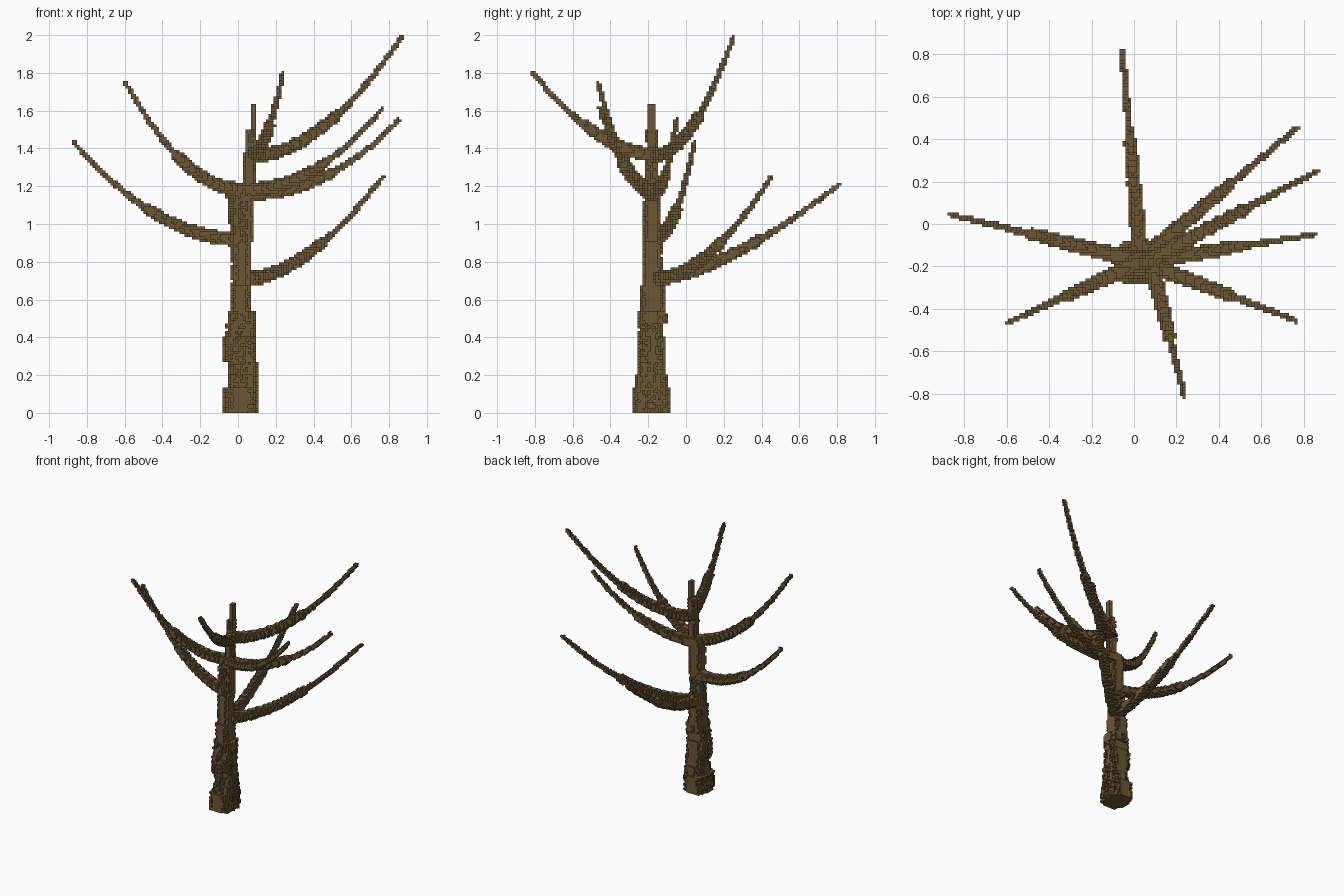
import bpy, math, random
from mathutils import Vector

random.seed(4)
if "Cube" in bpy.data.objects:
    bpy.data.objects.remove(bpy.data.objects["Cube"], do_unlink=True)

S = 2 / 148  # edge of one small cube

bark = bpy.data.materials.new("bark_brown")
bark.use_nodes = True
COLOUR = (0.15, 0.095, 0.034, 1)
bark.diffuse_color = COLOUR
bark.node_tree.nodes["Principled BSDF"].inputs["Base Color"].default_value = COLOUR

# Each side of a cube: neighbour direction and its four corners
SIDES = [
    ((1, 0, 0), ((1, 0, 0), (1, 1, 0), (1, 1, 1), (1, 0, 1))),
    ((-1, 0, 0), ((0, 0, 0), (0, 0, 1), (0, 1, 1), (0, 1, 0))),
    ((0, 1, 0), ((0, 1, 0), (0, 1, 1), (1, 1, 1), (1, 1, 0))),
    ((0, -1, 0), ((0, 0, 0), (1, 0, 0), (1, 0, 1), (0, 0, 1))),
    ((0, 0, 1), ((0, 0, 1), (1, 0, 1), (1, 1, 1), (0, 1, 1))),
    ((0, 0, -1), ((0, 0, 0), (0, 1, 0), (1, 1, 0), (1, 0, 0))),
]


def add(a, b):
    return (a[0] + b[0], a[1] + b[1], a[2] + b[2])


def build(name, cells):
    """Make a mesh of the exposed sides of a set of cubes."""
    index, faces = {}, []
    for cell in sorted(cells):
        for way, corners in SIDES:
            if add(cell, way) not in cells:
                faces.append([index.setdefault(add(cell, c), len(index)) for c in corners])
    mesh = bpy.data.meshes.new(name)
    mesh.from_pydata([(x * S, y * S, z * S) for x, y, z in index], [], faces)
    mesh.materials.append(bark)
    obj = bpy.data.objects.new(name, mesh)
    bpy.context.collection.objects.link(obj)


def cells_near(centre, r):
    """Cubes whose middles lie within r of a point."""
    lo = [math.floor((c - r) / S) for c in centre]
    hi = [math.floor((c + r) / S) for c in centre]
    for i in range(lo[0], hi[0] + 1):
        for j in range(lo[1], hi[1] + 1):
            for k in range(max(lo[2], 0), min(hi[2], 147) + 1):
                if (Vector((i + .5, j + .5, k + .5)) * S - centre).length <= r:
                    yield (i, j, k)


# Trunk: stacked bark tiers (top z, x min, x max, y min, y max)
TIERS = [
    (0.14, -0.068, 0.095, -0.280, -0.082),
    (0.20, -0.050, 0.095, -0.262, -0.100),
    (0.27, -0.048, 0.095, -0.248, -0.110),
    (0.40, -0.068, 0.088, -0.250, -0.112),
    (0.47, -0.060, 0.088, -0.245, -0.122),
    (0.54, -0.048, 0.090, -0.250, -0.108),
    (0.68, -0.036, 0.065, -0.240, -0.112),
    (0.90, -0.030, 0.068, -0.225, -0.130),
    (1.20, -0.026, 0.080, -0.220, -0.140),
    (1.38, 0.028, 0.088, -0.212, -0.150),
    (1.50, 0.040, 0.095, -0.208, -0.152),
    (1.64, 0.067, 0.095, -0.198, -0.166),
]
trunk = set()
bottom = 0
for top, x0, x1, y0, y1 in TIERS:
    cx, cy, rx, ry = (x0 + x1) / 2, (y0 + y1) / 2, (x1 - x0) / 2, (y1 - y0) / 2
    for k in range(round(bottom / S), round(top / S)):
        for i in range(math.floor(x0 / S), math.ceil(x1 / S)):
            for j in range(math.floor(y0 / S), math.ceil(y1 / S)):
                u, v = ((i + .5) * S - cx) / rx, ((j + .5) * S - cy) / ry
                # rounded block section with a ragged bark edge
                edge = abs(u) ** 3 + abs(v) ** 3
                if edge < 1.0 or (edge < 1.35 and random.random() < 0.45):
                    trunk.add((i, j, k))
    bottom = top
build("trunk", trunk)

# Branches: start, tip, power of the upward sweep
BRANCHES = {
    "low_back_branch": ((0.03, -0.16, 0.71), (-0.055, 0.81, 1.21), 1.55),
    "low_back_left_branch": ((0.04, -0.16, 0.71), (0.765, 0.45, 1.25), 1.8),
    "middle_right_branch": ((0.01, -0.17, 0.92), (-0.865, 0.045, 1.43), 2.0),
    "upper_left_branch": ((0.04, -0.18, 1.16), (0.85, -0.05, 1.55), 2.2),
    "upper_front_left_branch": ((0.04, -0.18, 1.18), (0.765, -0.455, 1.61), 2.0),
    "upper_front_right_branch": ((0.03, -0.18, 1.18), (-0.595, -0.465, 1.75), 2.0),
    "top_front_branch": ((0.08, -0.18, 1.37), (0.237, -0.81, 1.80), 1.8),
    "top_left_branch": ((0.07, -0.17, 1.36), (0.865, 0.25, 1.99), 1.9),
}
STEPS = 160
for name, (start, tip, power) in BRANCHES.items():
    a, b = Vector(start), Vector(tip)
    cells = set()
    for n in range(STEPS + 1):
        t = n / STEPS
        p = a.lerp(b, t)
        p.z = a.z + (b.z - a.z) * t ** power
        # stout inner limb with ridges, then a thin twig
        if t < 0.57:
            r = 0.037 - 0.018 * t + (0.004 if n // 5 % 2 else 0)
        else:
            r = 0.019 - 0.006 * (t - 0.57) / 0.43
        cells.update(cells_near(p, r))
    build(name, cells)
